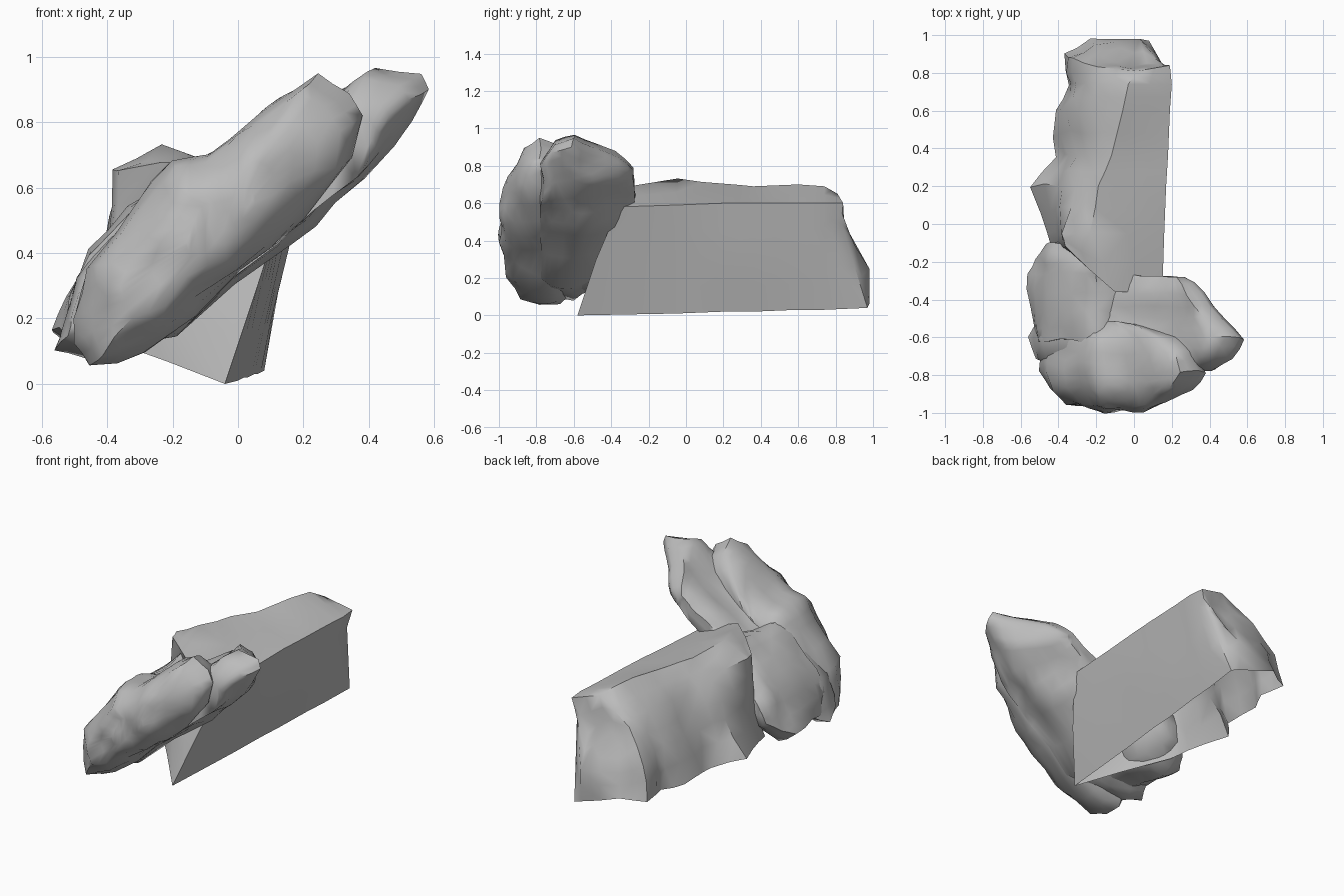
import bpy
import bmesh
import math
from mathutils import Vector, noise

# Remove the default cube only
default_cube = bpy.data.objects.get("Cube")
if default_cube:
    bpy.data.objects.remove(default_cube, do_unlink=True)

# Single stone colour
STONE = (0.5, 0.5, 0.5, 1.0)
stone = bpy.data.materials.new("stone_grey")
stone.use_nodes = True
stone.diffuse_color = STONE
shader = next(n for n in stone.node_tree.nodes if n.type == "BSDF_PRINCIPLED")
shader.inputs["Base Color"].default_value = STONE
shader.inputs["Roughness"].default_value = 0.9


def loft(bm, rings, closed=True):
    """Bridge successive rings of points; an open loft leaves the underside free."""
    rows = [[bm.verts.new(point) for point in ring] for ring in rings]
    count = len(rows[0])
    for near, far in zip(rows, rows[1:]):
        for i in range(count if closed else count - 1):
            j = (i + 1) % count
            bm.faces.new((near[i], near[j], far[j], far[i]))
    caps = [bm.faces.new(rows[0]), bm.faces.new(rows[-1])]
    bmesh.ops.triangulate(bm, faces=caps)


def finish(bm, name, angle, roughen):
    """Subdivide, chip the surface with noise and turn it into a shaded object."""
    bmesh.ops.recalc_face_normals(bm, faces=bm.faces[:])
    bmesh.ops.subdivide_edges(bm, edges=bm.edges[:], cuts=1, use_grid_fill=True)
    for vert in bm.verts:
        vert.co += roughen(vert.co)
        vert.co.z = max(vert.co.z, 0.0)
    bmesh.ops.triangulate(bm, faces=[f for f in bm.faces if len(f.verts) > 3])
    mesh = bpy.data.meshes.new(name)
    bm.to_mesh(mesh)
    bm.free()
    mesh.materials.append(stone)
    obj = bpy.data.objects.new(name, mesh)
    bpy.context.collection.objects.link(obj)
    bpy.ops.object.select_all(action="DESELECT")
    obj.select_set(True)
    bpy.context.view_layer.objects.active = obj
    bpy.ops.object.shade_smooth_by_angle(angle=math.radians(angle))
    return obj


def chipped(amount, frequency):
    """Even chipping over a whole boulder."""
    return lambda co: noise.noise_vector(co * frequency) * amount


def ragged_side(co):
    """Chip only the broken side of the slab; the cleaved face stays flat."""
    weight = min(max((-0.12 - co.x) * 5, 0), 1)
    return noise.noise_vector(co * 7) * 0.035 * weight


def boulder(name, outline, layers):
    """Stack a scaled outline through depth: (y, scale, pivot x, pivot z)."""
    rings = []
    for y, scale, px, pz in layers:
        rings.append([Vector((px + (x - px) * scale, y, pz + (z - pz) * scale))
                      for x, z in outline])
    bm = bmesh.new()
    loft(bm, rings)
    return finish(bm, name, 55, chipped(0.03, 6))


# Long leaning slab: each ring runs from the cleaved foot, up the flat face,
# over the ridge and down the broken side to the ragged foot
slab_front = [(-.04, -.58, 0), (.06, -.48, .3), (.15, -.36, .58), (-.1, -.36, .68),
              (-.37, -.12, .66), (-.37, -.12, .42), (-.42, -.17, .14)]
slab_middle = [
    (-.05, [(0, .01), (.08, .3), (.16, .59), (-.23, .73), (-.37, .67), (-.38, .42), (-.44, .15)]),
    (.2, [(.02, .02), (.1, .3), (.17, .6), (-.19, .71), (-.32, .6), (-.42, .38), (-.53, .18)]),
    (.36, [(.03, .02), (.11, .3), (.18, .6), (-.12, .69), (-.25, .57), (-.35, .37), (-.4, .14)]),
    (.6, [(.05, .03), (.12, .3), (.19, .6), (-.06, .7), (-.23, .57), (-.35, .38), (-.42, .15)]),
    (.74, [(.06, .03), (.14, .35), (.2, .6), (-.03, .69), (-.2, .57), (-.31, .36), (-.36, .13)]),
]
slab_rear = [(.08, .97, .04), (.16, .83, .49), (.19, .84, .6), (.02, .81, .65),
             (-.2, .83, .52), (-.32, .87, .34), (-.36, .89, .13)]
slab_nose = [(.03, .98, .06), (.03, .98, .25), (.07, .85, .42), (-.03, .83, .52),
             (-.16, .88, .42), (-.21, .95, .28), (-.23, .98, .14)]
slab = bmesh.new()
rings = [slab_front]
rings += [[(x, y, z) for x, z in section] for y, section in slab_middle]
rings += [slab_rear, slab_nose]
loft(slab, [[Vector(point) for point in ring] for ring in rings], closed=False)
finish(slab, "long_slab", 50, ragged_side)

# Front boulder, tilted up towards the left
boulder("front_boulder",
        [(-.51, .12), (-.46, .04), (-.28, .1), (0, .34), (.2, .5), (.34, .7),
         (.37, .83), (.33, .9), (.25, .94), (.15, .88), (.05, .8), (-.1, .7),
         (-.2, .69), (-.3, .58), (-.45, .35), (-.51, .2)],
        [(-.99, .25, -.05, .5), (-.96, .6, -.12, .45), (-.88, .88, -.15, .45),
         (-.78, 1, 0, 0), (-.68, .94, -.2, .4), (-.6, .8, -.27, .43),
         (-.53, .5, -.27, .45)])

# Middle boulder, longer, set behind the front one and falling away lower
boulder("middle_boulder",
        [(-.57, .11), (-.46, .07), (-.2, .15), (.16, .43), (.3, .56), (.49, .72),
         (.53, .78), (.57, .89), (.54, .94), (.42, .98), (.32, .9), (.14, .76),
         (-.08, .64), (-.38, .46), (-.48, .33), (-.55, .19)],
        [(-.77, .75, 0, .4), (-.71, .92, 0, .5), (-.6, 1, 0, 0),
         (-.49, .89, -.05, .57), (-.37, .67, 0, .67), (-.27, .28, .15, .72)])

# Low boulder wedged against the ragged side of the slab
boulder("rear_boulder",
        [(-.56, .15), (-.44, .09), (-.25, .13), (-.08, .35), (-.04, .6),
         (-.2, .65), (-.34, .55), (-.45, .41), (-.53, .27)],
        [(-.62, .9, -.3, .3), (-.46, .95, -.3, .35), (-.27, 1, 0, 0),
         (-.18, .7, -.46, .3), (-.11, .35, -.4, .3)])
